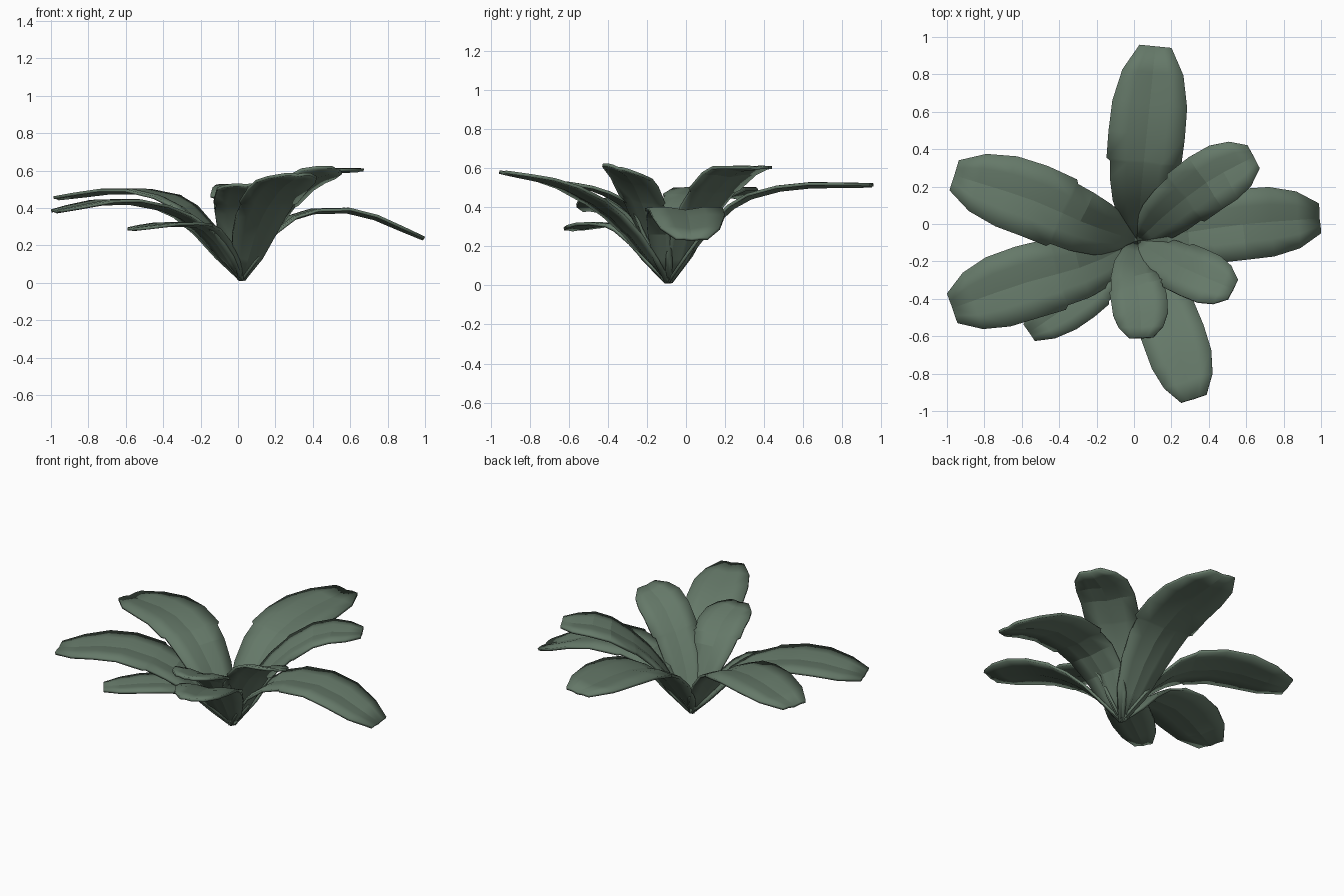
import bpy, bmesh
from mathutils import Vector

if "Cube" in bpy.data.objects:
    bpy.data.objects.remove(bpy.data.objects["Cube"])

ROOT = Vector((0.02, -0.09, 0.015))

# half-width along the blade (fraction of length, fraction of full width)
PROFILE = [(0, .1), (.12, .5), (.25, .72), (.38, .84), (.485, .88), (.5, .98),
           (.65, 1), (.78, .98), (.9, .8), (1, .42)]

# name: (inner point, middle point, tip, half-width, roll)
LEAVES = {
    "back_leaf": ((.04, .20, .37), (.07, .50, .495), (.115, .95, .51), .205, 0),
    "back_right_leaf": ((.18, .06, .36), (.40, .23, .57), (.64, .36, .60), .165, 0),
    "right_leaf": ((.25, -.05, .32), (.60, 0, .38), (.99, .03, .235), .19, 0),
    "front_right_leaf": ((.15, -.18, .31), (.34, -.27, .53), (.53, -.35, .60), .14, .25),
    "front_leaf": ((.11, -.34, .32), (.22, -.62, .50), (.32, -.935, .575), .17, 0),
    "short_front_leaf": ((.0, -.26, .34), (.03, -.42, .47), (.04, -.61, .52), .15, 0),
    "short_left_leaf": ((-.15, -.27, .26), (-.30, -.40, .31), (-.56, -.58, .285), .13, 0),
    "back_left_leaf": ((-.25, .0, .37), (-.55, .13, .485), (-.96, .26, .45), .20, 0),
    "left_leaf": ((-.25, -.22, .32), (-.60, -.32, .43), (-.97, -.45, .38), .20, 0),
}

green = bpy.data.materials.new("leaf_green")
green.diffuse_color = (0.13, 0.19, 0.14, 1)
green.use_nodes = True
green.node_tree.nodes["Principled BSDF"].inputs["Base Color"].default_value = green.diffuse_color


def curve_point(pts, t):
    """Catmull-Rom point on a path, t from 0 to 1."""
    p = [pts[0] * 2 - pts[1]] + pts + [pts[-1] * 2 - pts[-2]]
    n = len(pts) - 1
    i = min(int(t * n), n - 1)
    f = t * n - i
    a, b, c, d = p[i:i + 4]
    return 0.5 * (2 * b + (c - a) * f + (2 * a - 5 * b + 4 * c - d) * f * f
                  + (3 * b - a - 3 * c + d) * f ** 3)


def make_leaf(name, pts, half, roll):
    bm = bmesh.new()
    path = [ROOT] + [Vector(p) for p in pts]
    rows = []
    for t, w in PROFILE:
        pos = curve_point(path, t)
        tan = (curve_point(path, min(t + .03, 1)) - curve_point(path, max(t - .03, 0))).normalized()
        side = tan.cross(Vector((0, 0, 1))).normalized()
        up = side.cross(tan)
        row = []
        # shallow creased midrib, blade nearly flat either side
        for u, lift in ((-1, .05), (-.5, .06), (0, -.02), (.5, .06), (1, .05)):
            row.append(bm.verts.new(pos + (side * u + up * (lift + roll * u)) * half * w))
        rows.append(row)
    for a, b in zip(rows, rows[1:]):
        for k in range(len(a) - 1):
            bm.faces.new((a[k], a[k + 1], b[k + 1], b[k]))
    mesh = bpy.data.meshes.new(name)
    bm.to_mesh(mesh)
    bm.free()
    mesh.materials.append(green)
    ob = bpy.data.objects.new(name, mesh)
    bpy.context.collection.objects.link(ob)
    # thin blade
    sol = ob.modifiers.new("thickness", "SOLIDIFY")
    sol.thickness = 0.016
    sol.offset = 0
    bpy.context.view_layer.objects.active = ob
    ob.select_set(True)
    bpy.ops.object.shade_smooth_by_angle(angle=0.25)
    ob.select_set(False)


for leaf_name, (inner, middle, tip, half_width, leaf_roll) in LEAVES.items():
    make_leaf(leaf_name, (inner, middle, tip), half_width, leaf_roll)
